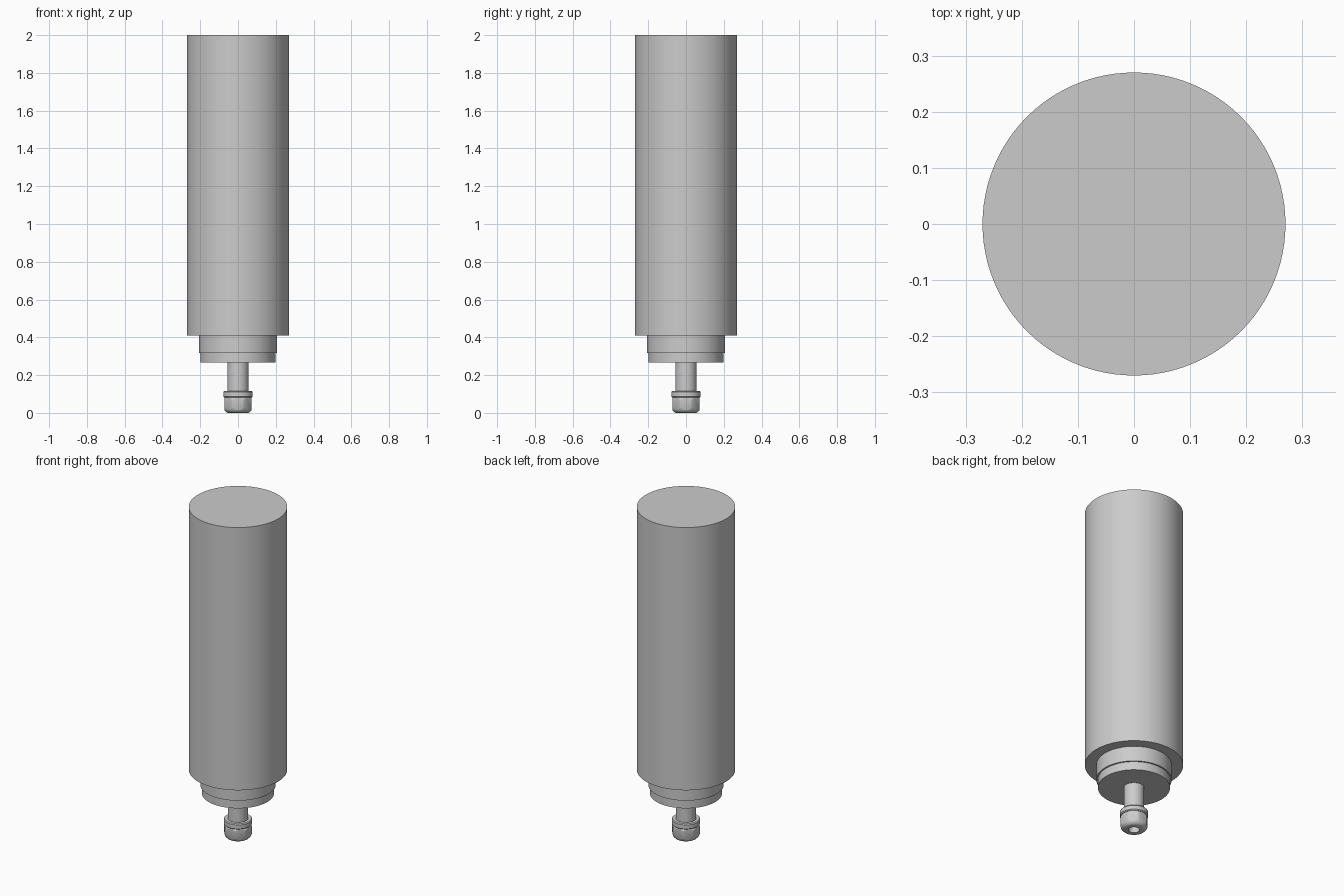
import bpy
import bmesh
from math import cos, sin, tau, pi, radians

cube = bpy.data.objects.get("Cube")
if cube:
    bpy.data.objects.remove(cube, do_unlink=True)

grey = bpy.data.materials.new("plain grey")
grey.use_nodes = True
COLOUR = (0.6, 0.6, 0.6, 1)
grey.diffuse_color = COLOUR
grey.node_tree.nodes["Principled BSDF"].inputs["Base Color"].default_value = COLOUR


def lathe(name, profile, sides=96, turn=0):
    """Revolve (radius, height) points around z; a zero radius closes the end."""
    bm = bmesh.new()
    rings = []
    for r, z in profile:
        if r == 0:
            rings.append([bm.verts.new((0, 0, z))] * sides)
        else:
            rings.append([bm.verts.new((r * cos(tau * i / sides + turn),
                                        r * sin(tau * i / sides + turn), z))
                          for i in range(sides)])
    for low, high in zip(rings, rings[1:]):
        for i in range(sides):
            j = (i + 1) % sides
            corners = list(dict.fromkeys((low[i], low[j], high[j], high[i])))
            bm.faces.new(corners)
    bmesh.ops.recalc_face_normals(bm, faces=bm.faces)
    mesh = bpy.data.meshes.new(name)
    bm.to_mesh(mesh)
    bm.free()
    mesh.materials.append(grey)
    obj = bpy.data.objects.new(name, mesh)
    bpy.context.collection.objects.link(obj)
    return obj


def cylinder(name, radius, bottom, top):
    return lathe(name, [(0, bottom), (radius, bottom), (radius, top), (0, top)])


# Main barrel and stepped collar
parts = [
    cylinder("barrel", 0.27, 0.41, 2.0),
    cylinder("upper_collar", 0.207, 0.318, 0.412),
    cylinder("lower_collar", 0.198, 0.267, 0.32),
    cylinder("stem", 0.056, 0.1, 0.27),
]

# Rounded flange above the nut
parts.append(lathe("nut_flange", [(0, 0.082), (0.073, 0.082), (0.078, 0.087),
                                  (0.078, 0.111), (0.074, 0.116), (0, 0.116)]))

# Nut with rounded lower edge and an open bore
nut = lathe("nut", [(0, 0.07), (0.03, 0.07), (0.03, 0), (0.053, 0), (0.062, 0.004),
                    (0.07, 0.012), (0.077, 0.028), (0.077, 0.072),
                    (0.07, 0.084), (0, 0.084)])
parts.append(nut)

# Eight wrench flats cut with a prism
prism = lathe("nut_flat_cutter", [(0, -0.1), (0.0785, -0.1), (0.0785, 0.2), (0, 0.2)],
              sides=8, turn=pi / 8)
prism.hide_render = True
prism.hide_viewport = True
flats = nut.modifiers.new("wrench flats", 'BOOLEAN')
flats.operation = 'INTERSECT'
flats.solver = 'EXACT'
flats.object = prism

# Smooth round sides, sharp rims
for obj in parts:
    bpy.ops.object.select_all(action='DESELECT')
    obj.select_set(True)
    bpy.context.view_layer.objects.active = obj
    if obj.modifiers:
        bpy.ops.object.modifier_apply(modifier="wrench flats")
    bpy.ops.object.shade_smooth_by_angle(angle=radians(30))
bpy.data.objects.remove(prism, do_unlink=True)
